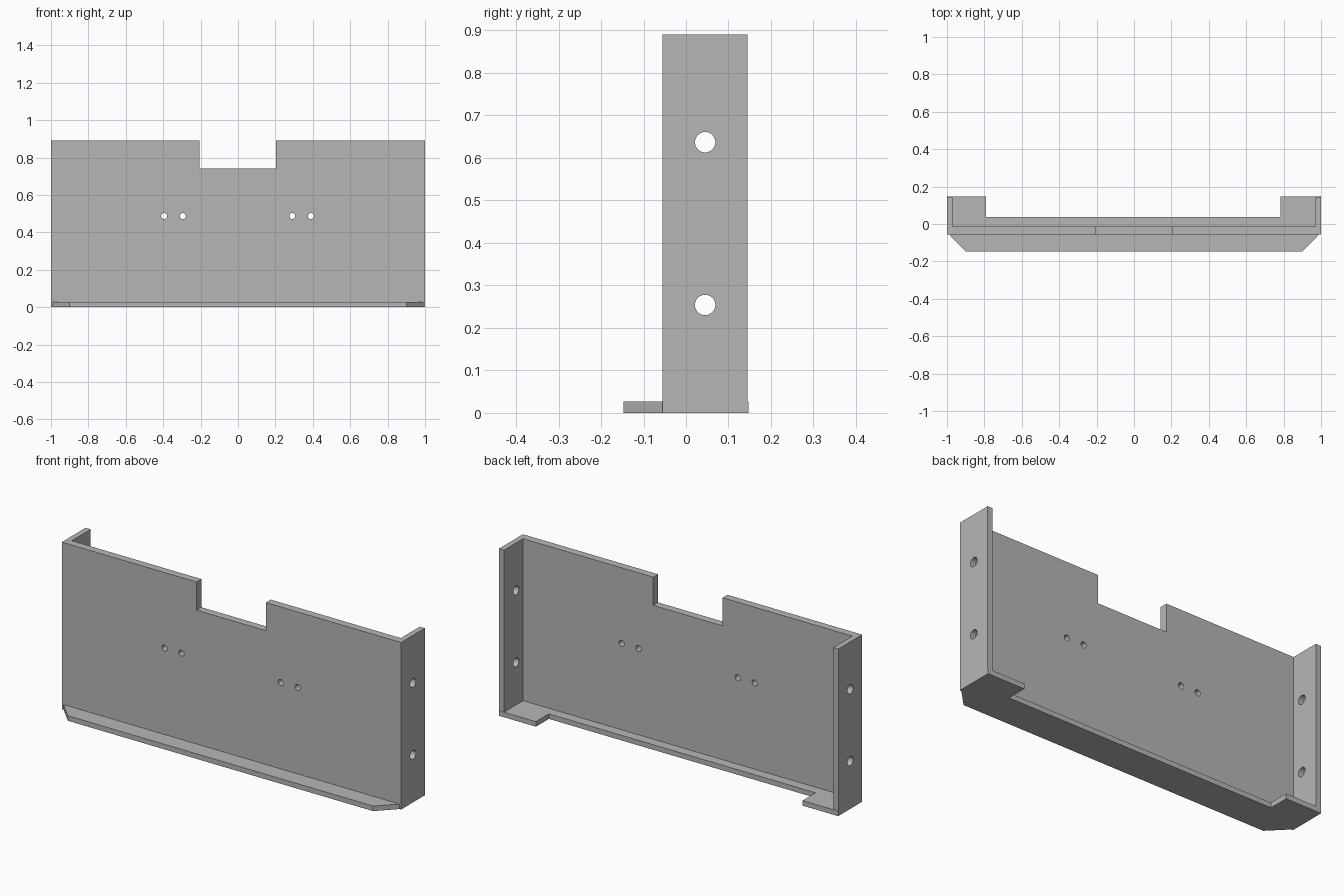
import bpy
import bmesh
from mathutils import Vector, Matrix

default = bpy.data.objects.get("Cube")
if default:
    bpy.data.objects.remove(default, do_unlink=True)

grey = bpy.data.materials.new("plain grey")
grey.use_nodes = True
COLOUR = (0.47, 0.47, 0.47, 1)
grey.diffuse_color = COLOUR
grey.node_tree.nodes["Principled BSDF"].inputs["Base Color"].default_value = COLOUR


def finish(name, bm):
    bmesh.ops.recalc_face_normals(bm, faces=bm.faces)
    mesh = bpy.data.meshes.new(name)
    bm.to_mesh(mesh)
    bm.free()
    mesh.materials.append(grey)
    obj = bpy.data.objects.new(name, mesh)
    bpy.context.collection.objects.link(obj)
    return obj


def extrude_plan(name, outline, z0, z1):
    """Extrude a plan outline from z0 up to z1."""
    bm = bmesh.new()
    face = bm.faces.new([bm.verts.new((x, y, z0)) for x, y in outline])
    new = bmesh.ops.extrude_face_region(bm, geom=[face])["geom"]
    verts = [v for v in new if isinstance(v, bmesh.types.BMVert)]
    bmesh.ops.translate(bm, verts=verts, vec=(0, 0, z1 - z0))
    return finish(name, bm)


def rod(name, centre, axis, radius, length):
    bm = bmesh.new()
    turn = Vector((0, 0, 1)).rotation_difference(Vector(axis)).to_matrix().to_4x4()
    bmesh.ops.create_cone(bm, cap_ends=True, segments=32, radius1=radius,
                          radius2=radius, depth=length,
                          matrix=Matrix.Translation(centre) @ turn)
    return finish(name, bm)


def combine(target, tool, operation):
    mod = target.modifiers.new(operation.lower(), 'BOOLEAN')
    mod.operation = operation
    mod.solver = 'EXACT'
    mod.object = tool
    tool.hide_render = True
    bpy.context.view_layer.objects.active = target
    bpy.ops.object.modifier_apply(modifier=mod.name)
    bpy.data.objects.remove(tool, do_unlink=True)


FRONT, INNER, BACK = -0.055, -0.014, 0.145
HEIGHT, FLOOR = 0.89, 0.027

# Front panel with its two side flanges
bracket = extrude_plan("mounting_bracket", [
    (-1, FRONT), (1, FRONT), (1, BACK), (0.97, BACK),
    (0.97, INNER), (-0.97, INNER), (-0.97, BACK), (-1, BACK)], 0, HEIGHT)

# Bottom plate: chamfered front lip and two rear corner tabs
TAB, LEDGE, EDGE = 0.147, 0.038, -0.147
base = extrude_plan("bottom_plate", [
    (-0.9, EDGE), (0.9, EDGE), (0.99, FRONT), (1, FRONT), (1, TAB),
    (0.782, TAB), (0.782, LEDGE), (-0.79, LEDGE), (-0.79, TAB),
    (-1, TAB), (-1, FRONT), (-0.99, FRONT)], 0, FLOOR)
combine(bracket, base, 'UNION')

# Notch in the top edge
notch = extrude_plan("notch_cutter", [
    (-0.206, -0.2), (0.203, -0.2), (0.203, 0.2), (-0.206, 0.2)], 0.74, 1)
combine(bracket, notch, 'DIFFERENCE')

# Small holes through the panel
for x in (-0.395, -0.295, 0.29, 0.39):
    combine(bracket, rod("panel_hole", (x, FRONT, 0.487), (0, 1, 0), 0.016, 0.2),
            'DIFFERENCE')

# Larger holes through both flanges
for side in (-1, 1):
    for z in (0.254, 0.637):
        combine(bracket, rod("flange_hole", (side, 0.045, z), (1, 0, 0), 0.024, 0.2),
                'DIFFERENCE')

# Smooth hole walls, crisp edges elsewhere
bpy.ops.object.select_all(action='DESELECT')
bracket.select_set(True)
bpy.context.view_layer.objects.active = bracket
bpy.ops.object.shade_smooth_by_angle()
